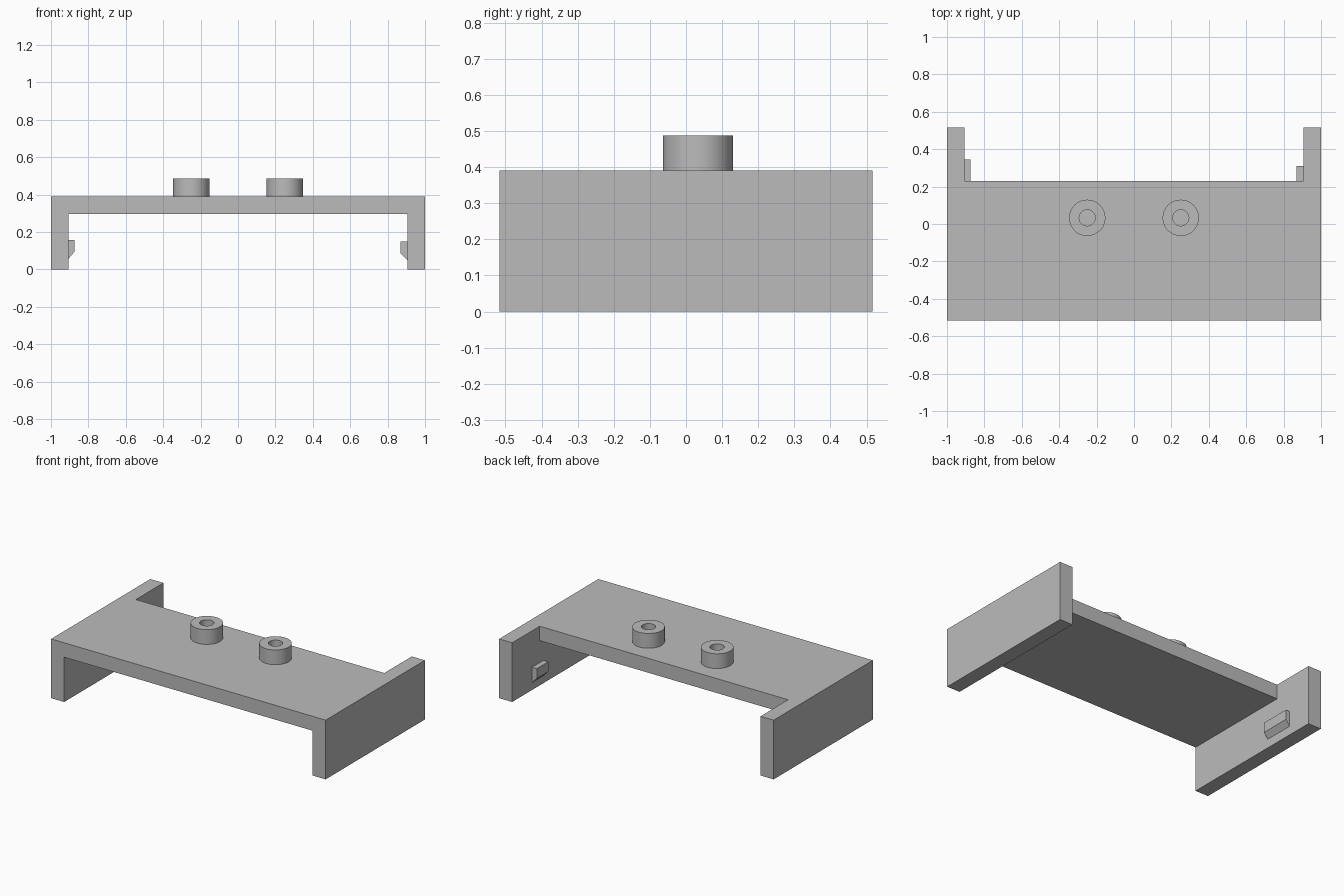
import bpy
import bmesh
import math

if "Cube" in bpy.data.objects:
    bpy.data.objects.remove(bpy.data.objects["Cube"], do_unlink=True)

GREY = (0.5, 0.5, 0.5, 1)
grey = bpy.data.materials.new("plain grey")
grey.use_nodes = True
grey.diffuse_color = GREY
grey.node_tree.nodes["Principled BSDF"].inputs["Base Color"].default_value = GREY

FRONT, BACK, PLATE_BACK = -0.516, 0.516, 0.23
TOP, UNDER, INNER = 0.39, 0.295, 0.905


def add_object(name, bm):
    bmesh.ops.recalc_face_normals(bm, faces=bm.faces[:])
    mesh = bpy.data.meshes.new(name)
    bm.to_mesh(mesh)
    bm.free()
    mesh.materials.append(grey)
    obj = bpy.data.objects.new(name, mesh)
    bpy.context.collection.objects.link(obj)
    return obj


def extrude_back(bm, faces, depth):
    """Push the faces along +y, leaving side walls behind them."""
    swept = bmesh.ops.extrude_face_region(bm, geom=faces)
    verts = [v for v in swept["geom"] if isinstance(v, bmesh.types.BMVert)]
    bmesh.ops.translate(bm, verts=verts, vec=(0, depth, 0))
    return [f for f in swept["geom"] if isinstance(f, bmesh.types.BMFace)]


# Bridge: plate and two walls swept together, then the walls alone
bm = bmesh.new()
section = []
half = {}
for side in (-1, 1):
    outline = [(1, 0), (1, TOP), (INNER, TOP), (INNER, UNDER), (INNER, 0)]
    half[side] = [bm.verts.new((side * x, FRONT, z)) for x, z in outline]
    section.append(bm.faces.new(half[side]))
section.append(bm.faces.new([half[-1][2], half[1][2], half[1][3], half[-1][3]]))
ends = extrude_back(bm, section, PLATE_BACK - FRONT)
walls = [f for f in ends if abs(f.calc_center_median().x) > INNER]
extrude_back(bm, walls, BACK - PLATE_BACK)
bmesh.ops.recalc_face_normals(bm, faces=bm.faces[:])
bmesh.ops.dissolve_limit(bm, angle_limit=0.01, verts=bm.verts[:], edges=bm.edges[:])
add_object("bridge_with_side_walls", bm)


# Snap catches: chamfered below, on the inner wall faces
def add_catch(name, side, tip, base, y_start, y_end):
    bm = bmesh.new()
    outline = [(INNER, base), (tip, base + 0.035), (tip, base + 0.1), (INNER, base + 0.1)]
    face = bm.faces.new([bm.verts.new((side * x, y_start, z)) for x, z in outline])
    extrude_back(bm, [face], y_end - y_start)
    add_object(name, bm)


add_catch("right_catch", -1, 0.875, 0.058, 0.145, 0.345)
add_catch("left_catch", 1, 0.87, 0.05, 0.19, 0.31)


# Hollow round bosses: ring profile spun around the vertical axis
def add_boss(name, x, y=0.033):
    bm = bmesh.new()
    ring = [(0.097, TOP), (0.097, 0.487), (0.043, 0.487), (0.043, TOP + 0.001), (0, TOP + 0.001)]
    verts = [bm.verts.new((x + r, y, z)) for r, z in ring]
    edges = [bm.edges.new(pair) for pair in zip(verts, verts[1:])]
    bmesh.ops.spin(bm, geom=verts + edges, cent=(x, y, 0), axis=(0, 0, 1),
                   angle=math.tau, steps=48)
    bmesh.ops.remove_doubles(bm, verts=bm.verts[:], dist=0.0001)
    obj = add_object(name, bm)
    bpy.ops.object.select_all(action="DESELECT")
    obj.select_set(True)
    bpy.context.view_layer.objects.active = obj
    bpy.ops.object.shade_smooth_by_angle(angle=math.radians(30))


add_boss("right_boss", -0.25)
add_boss("left_boss", 0.25)
